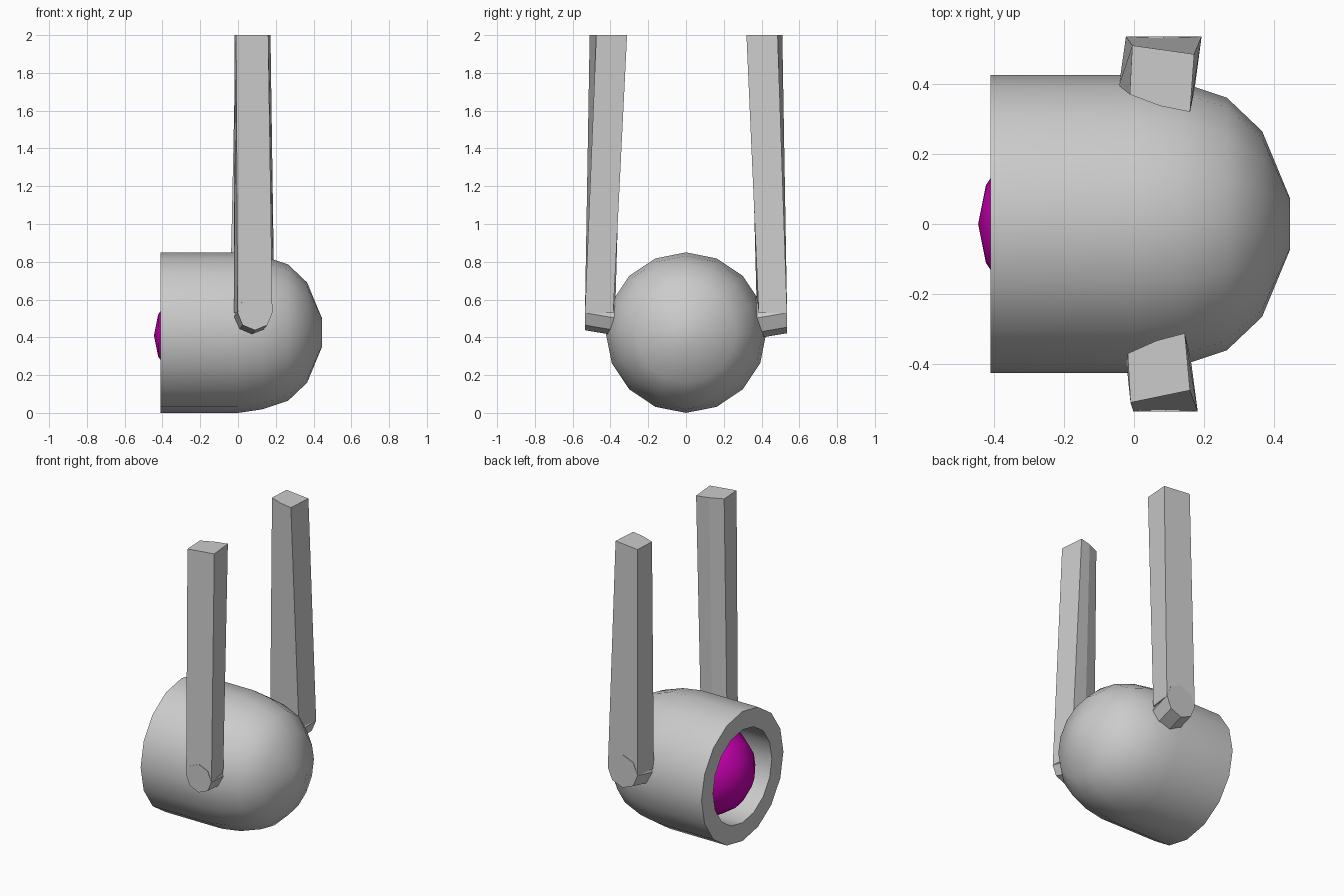
import bpy
from math import sin, cos, pi, radians

if "Cube" in bpy.data.objects:
    bpy.data.objects.remove(bpy.data.objects["Cube"])


def loft(name, rings, smooth=None):
    """Skin equal-length rings of points and cap both ends."""
    n = len(rings[0])
    verts = [p for r in rings for p in r]
    faces = [(k * n + i, k * n + (i + 1) % n, (k + 1) * n + (i + 1) % n, (k + 1) * n + i)
             for k in range(len(rings) - 1) for i in range(n)]
    faces += [tuple(reversed(range(n))), tuple(range(len(verts) - n, len(verts)))]
    mesh = bpy.data.meshes.new(name)
    mesh.from_pydata(verts, [], faces)
    obj = bpy.data.objects.new(name, mesh)
    bpy.context.collection.objects.link(obj)
    bpy.ops.object.select_all(action='DESELECT')
    obj.select_set(True)
    bpy.context.view_layer.objects.active = obj
    # consistent outward normals
    bpy.ops.object.mode_set(mode='EDIT')
    bpy.ops.mesh.select_all(action='SELECT')
    bpy.ops.mesh.normals_make_consistent(inside=False)
    bpy.ops.object.mode_set(mode='OBJECT')
    if smooth:
        bpy.ops.object.shade_smooth_by_angle(angle=radians(smooth))
    return obj


def ring_x(x, r, z=0.425, n=16):
    return [(x, r * cos(2 * pi * i / n), z + r * sin(2 * pi * i / n)) for i in range(n)]


# Housing: recessed barrel with a rounded back
profile = [(-0.12, 0.305), (-0.41, 0.305), (-0.41, 0.425), (0, 0.425), (0.13, 0.406),
           (0.265, 0.361), (0.366, 0.265), (0.445, 0.075)]
loft("housing", [ring_x(x, r) for x, r in profile], 40)

# Lens ball sitting in the recess
bpy.ops.mesh.primitive_uv_sphere_add(segments=16, ring_count=8, radius=0.29,
                                     location=(-0.155, 0, 0.41), rotation=(0, pi / 2, 0))
lens = bpy.context.object
lens.name = "lens"
bpy.ops.object.shade_smooth_by_angle(angle=radians(40))
mat = bpy.data.materials.new("magenta")
mat.diffuse_color = (0.6, 0.0, 0.45, 1)
mat.use_nodes = True
mat.node_tree.nodes["Principled BSDF"].inputs["Base Color"].default_value = mat.diffuse_color
lens.data.materials.append(mat)


# Hanging arms: tilted octagonal pivot and a tapering five-sided bar
def octagon(cx, y, cz, r):
    return [(cx + r * cos(i * pi / 4), y, cz + r * sin(i * pi / 4)) for i in range(8)]


arms = {
    "right": (-1, 0.09, 0.092,
              [(-0.01, 0.51), (0.16, 0.475), (0.145, 0.312), (0.065, 0.333), (-0.018, 0.37)]),
    "left": (1, 0.085, 0.108,
             [(-0.005, 0.51), (0.172, 0.485), (0.16, 0.32), (0.075, 0.337), (-0.012, 0.37)]),
}
for side, (s, cx, r, top) in arms.items():
    loft(side + "_pivot", [octagon(cx - 0.025, s * 0.36, 0.5, r),
                           octagon(cx, s * 0.536, 0.53, r)])
    low = [(cx - r, 0.535), (cx + r, 0.535), (cx - 0.02 + r, 0.385),
           (cx - 0.02, 0.375), (cx - 0.02 - r, 0.395)]
    loft(side + "_arm", [[(x, s * y, 0.53) for x, y in low],
                         [(x, s * y, 2.0) for x, y in top]])
